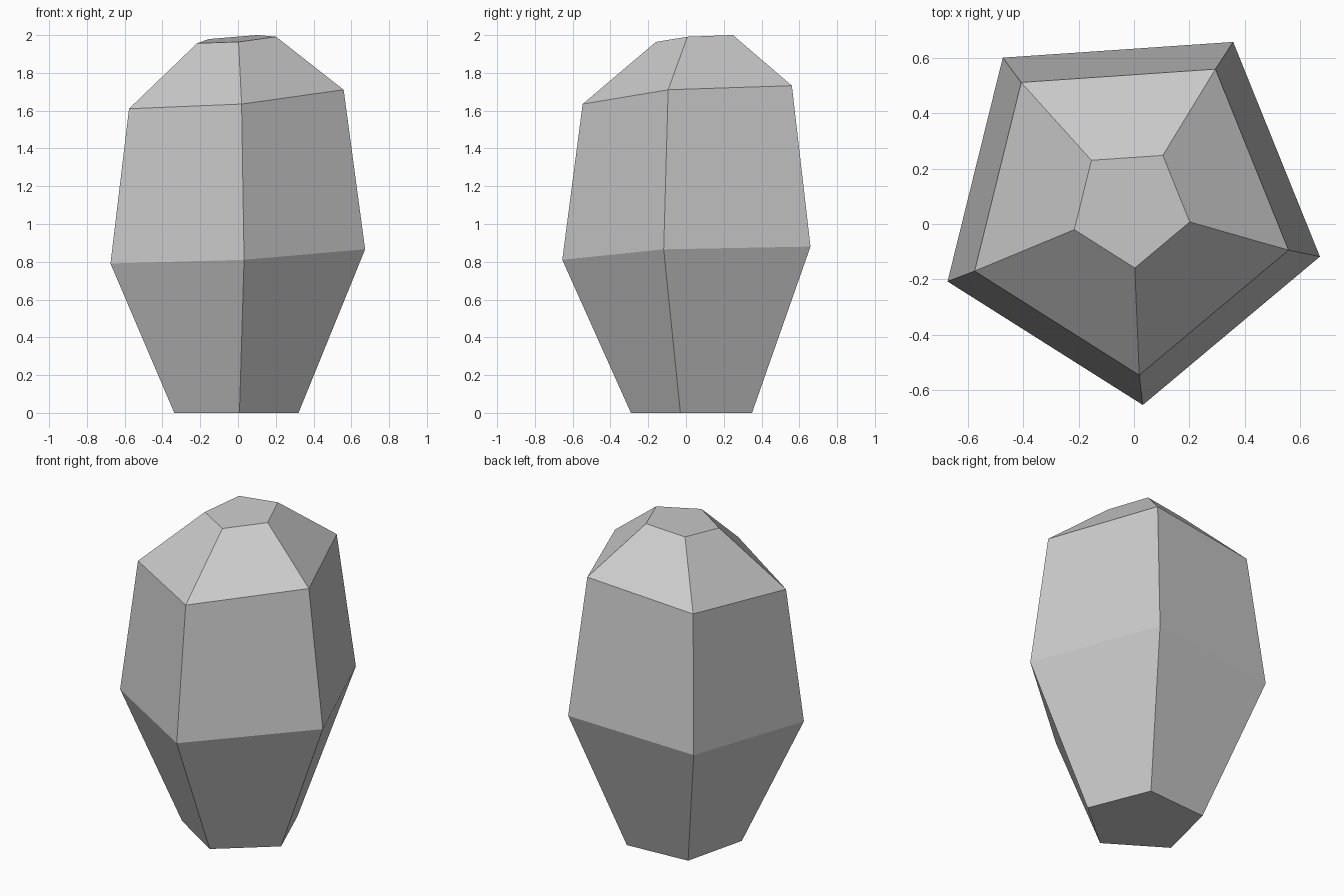
import bpy
import bmesh

cube = bpy.data.objects.get("Cube")
if cube:
    bpy.data.objects.remove(cube, do_unlink=True)

# Single stone grey
stone = bpy.data.materials.new("stone_grey")
stone.use_nodes = True
grey = (0.6, 0.6, 0.6, 1)
stone.diffuse_color = grey
stone.node_tree.nodes["Principled BSDF"].inputs["Base Color"].default_value = grey

# Irregular five-sided outline at the widest level
outline = [(0.032, -0.655), (0.673, -0.118), (0.359, 0.659), (-0.475, 0.602), (-0.675, -0.208)]

# Levels from foot to crown: scale, x shift, y shift, height, tilt along x, tilt along y
levels = [
    (0.488, -0.008, 0.028, 0, 0, 0),
    (1, 0, 0, 0.835, 0.053, 0.04),
    (0.843, -0.008, 0.005, 1.67, 0.084, 0.067),
    (0.31, -0.007, 0.044, 1.975, 0.078, 0.07),
]


def add_ring(bm, scale, dx, dy, height, tilt_x, tilt_y):
    ring = []
    for px, py in outline:
        x, y = px * scale + dx, py * scale + dy
        ring.append(bm.verts.new((x, y, height + tilt_x * x + tilt_y * y)))
    return ring


# Faceted rock: rings bridged by flat sides, closed at both ends
bm = bmesh.new()
rings = [add_ring(bm, *level) for level in levels]
for lower, upper in zip(rings, rings[1:]):
    for i in range(len(outline)):
        j = (i + 1) % len(outline)
        bm.faces.new((lower[i], lower[j], upper[j], upper[i]))
bm.faces.new(rings[-1])
bm.faces.new(rings[0][::-1])
bmesh.ops.recalc_face_normals(bm, faces=bm.faces)

mesh = bpy.data.meshes.new("rock")
bm.to_mesh(mesh)
bm.free()
mesh.materials.append(stone)
rock = bpy.data.objects.new("rock", mesh)
bpy.context.collection.objects.link(rock)
